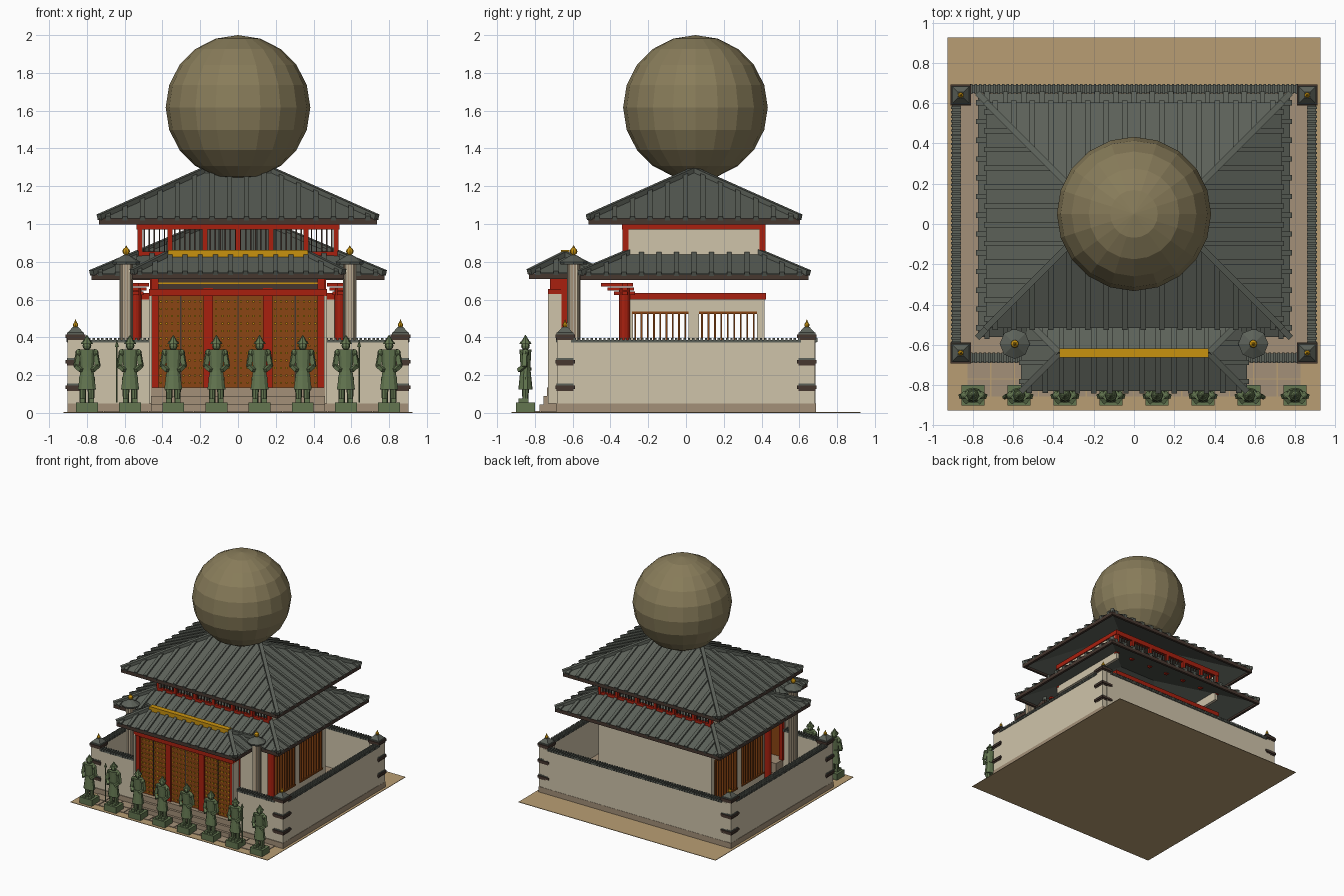
import bpy, bmesh
from mathutils import Matrix, Vector

cube = bpy.data.objects.get("Cube")
if cube:
    bpy.data.objects.remove(cube, do_unlink=True)


def colour(name, code):
    def lin(c):
        return c / 12.92 if c <= 0.04045 else ((c + 0.055) / 1.055) ** 2.4
    rgba = [lin(int(code[i:i + 2], 16) / 255) for i in (0, 2, 4)] + [1]
    m = bpy.data.materials.new(name)
    m.use_nodes = True
    m.diffuse_color = rgba
    m.node_tree.nodes["Principled BSDF"].inputs["Base Color"].default_value = rgba
    return m


OLIVE = colour("olive", "887c5a")
CREAM = colour("cream plaster", "cfc4aa")
SAND = colour("sand", "b99e74")
PAVING = colour("paving stone", "a39078")
RED = colour("lacquer red", "a8200f")
TILE = colour("roof tile grey", "5c6159")
BROWN = colour("dark brown", "46372f")
GOLD = colour("gold", "c8920f")
GREEN = colour("statue green", "637650")
WOOD = colour("door wood", "8a4513")


class Part:
    """Collects simple solids into one object of one colour."""

    def __init__(self, name, mat):
        self.name, self.mat, self.bm = name, mat, bmesh.new()

    def box(self, x0, x1, y0, y1, z0, z1):
        m = Matrix.Translation(((x0 + x1) / 2, (y0 + y1) / 2, (z0 + z1) / 2))
        bmesh.ops.create_cube(self.bm, size=1, matrix=m @ Matrix.Diagonal((x1 - x0, y1 - y0, z1 - z0, 1)))

    def block(self, x, y, w, d, z0, z1):
        self.box(x - w / 2, x + w / 2, y - d / 2, y + d / 2, z0, z1)

    def bar(self, a, b, w, h):
        a, b = Vector(a), Vector(b)
        u = (b - a).normalized()
        side = Vector((0, 0, 1)).cross(u).normalized()
        rot = Matrix((u, side, u.cross(side))).transposed().to_4x4()
        m = Matrix.Translation((a + b) / 2) @ rot @ Matrix.Diagonal(((b - a).length, w, h, 1))
        bmesh.ops.create_cube(self.bm, size=1, matrix=m)

    def cone(self, x, y, z0, z1, r0, r1, sides=8, turn=0, squash=1):
        m = Matrix.Translation((x, y, (z0 + z1) / 2)) @ Matrix.Diagonal((1, squash, 1, 1)) @ Matrix.Rotation(turn, 4, "Z")
        bmesh.ops.create_cone(self.bm, cap_ends=True, segments=sides, radius1=r0, radius2=r1, depth=z1 - z0, matrix=m)

    def ball(self, x, y, z, r, u=8, v=6):
        bmesh.ops.create_uvsphere(self.bm, u_segments=u, v_segments=v, radius=r, matrix=Matrix.Translation((x, y, z)))

    def done(self):
        mesh = bpy.data.meshes.new(self.name)
        self.bm.to_mesh(mesh)
        self.bm.free()
        mesh.materials.append(self.mat)
        bpy.context.collection.objects.link(bpy.data.objects.new(self.name, mesh))


def spread(a, b, n):
    return [a + (b - a) * (i + 0.5) / n for i in range(n)]


def hip_roof(name, cy, hx, hy, ze, rise, step):
    """Hipped roof shell with tile rows, hip ridges and an eave board."""
    p = Part(name, TILE)
    r = hx - hy
    layers = []
    for drop in (0, 0.025):
        pts = [(-hx, -hy, 0), (hx, -hy, 0), (hx, hy, 0), (-hx, hy, 0), (-r, 0, rise), (r, 0, rise)]
        layers.append([p.bm.verts.new((x, y + cy, ze + z - drop)) for x, y, z in pts])
    top, low = layers
    for f in ((0, 1, 5, 4), (1, 2, 5), (2, 3, 4, 5), (3, 0, 4)):
        p.bm.faces.new([top[i] for i in f])
        p.bm.faces.new([low[i] for i in reversed(f)])
    for s in (-1, 1):
        for span, front in ((hx, True), (hy, False)):
            for t in spread(-span, span, int(2 * span / step)):
                run = min(hy, span - abs(t))
                z1 = ze + rise * run / hy
                if front:
                    p.bar((t, cy + s * (hy + 0.005), ze), (t, cy + s * (hy - run), z1), 0.026, 0.024)
                else:
                    p.bar((s * (hx + 0.005), cy + t, ze), (s * (hx - run), cy + t, z1), 0.026, 0.024)
            if front:
                for e in (-1, 1):
                    p.bar((s * hx, cy + e * hy, ze + 0.006), (s * r, cy, ze + rise + 0.006), 0.03, 0.03)
    p.box(-r, r, cy - 0.02, cy + 0.02, ze + rise - 0.02, ze + rise + 0.015)
    p.done()
    f = Part(name + "_eave_board", BROWN)
    for s in (-1, 1):
        f.block(0, cy + s * (hy - 0.01), 2 * hx, 0.02, ze - 0.032, ze - 0.002)
        f.block(s * (hx - 0.01), cy, 0.02, 2 * hy, ze - 0.032, ze - 0.002)
    f.done()


# Ground, courtyard floor, paving and steps
ground = Part("ground", SAND)
ground.box(-0.925, 0.925, -0.925, 0.925, 0, 0.004)
ground.done()
floor = Part("courtyard_floor", PAVING)
floor.box(-0.903, 0.903, -0.687, 0.687, 0.002, 0.05)
floor.box(-0.6, 0.6, -0.42, 0.47, 0.05, 0.1)
for x in spread(-0.83, 0.83, 14):
    for y in (-0.725, -0.815):
        floor.block(x, y, 0.112, 0.084, 0.003, 0.009)
for i, y in enumerate((-0.775, -0.755, -0.735)):
    floor.box(-0.46, 0.46, y, -0.55, 0.003, 0.045 * (i + 1))
floor.done()

# Courtyard walls with tiled caps
walls = Part("courtyard_walls", CREAM)
caps = Part("wall_caps", TILE)
walls.box(-0.86, 0.86, 0.652, 0.685, 0.05, 0.38)
caps.box(-0.82, 0.82, 0.65, 0.69, 0.372, 0.386)
for x in spread(-0.82, 0.82, 72):
    caps.block(x, 0.67, 0.012, 0.05, 0.374, 0.396)
for s in (-1, 1):
    walls.block(s * 0.883, 0, 0.034, 1.3, 0.05, 0.38)
    caps.block(s * 0.883, 0, 0.042, 1.22, 0.372, 0.386)
    for y in spread(-0.6, 0.61, 54):
        caps.block(s * 0.883, y, 0.05, 0.012, 0.374, 0.396)
    walls.block(s * 0.67, -0.664, 0.42, 0.034, 0.05, 0.38)
    caps.block(s * 0.64, -0.664, 0.36, 0.042, 0.372, 0.386)
    for x in spread(0.46, 0.82, 16):
        caps.block(s * x, -0.664, 0.012, 0.05, 0.374, 0.396)

# Corner pillars with three ledges and a finial
ledges = Part("pillar_ledges", BROWN)
finials = Part("finials", GOLD)
for x in (-0.86, 0.86):
    for y in (-0.64, 0.64):
        walls.block(x, y, 0.084, 0.084, 0.05, 0.4)
        for z in (0.115, 0.25, 0.385):
            ledges.block(x, y, 0.09, 0.09, z, z + 0.012)
            ledges.block(x, y, 0.104, 0.104, z + 0.012, z + 0.03)
            caps.block(x, y, 0.09, 0.09, z + 0.03, z + 0.04)
        caps.cone(x, y, 0.42, 0.455, 0.065, 0.02, 4, 0.7854)
        finials.ball(x, y, 0.465, 0.014)
        finials.cone(x, y, 0.47, 0.495, 0.01, 0.001)
caps.done()
ledges.done()

# Lower hall: solid back and front, side walls with barred openings
lattice = Part("window_lattice", WOOD)
beams = Part("red_beams", RED)
walls.box(-0.53, 0.53, 0.385, 0.415, 0.05, 0.61)
walls.box(-0.53, 0.53, -0.31, -0.28, 0.05, 0.61)
for s in (-1, 1):
    x0, x1 = sorted((s * 0.53, s * 0.505))
    walls.box(x0, x1, -0.3, 0.415, 0.05, 0.18)
    walls.box(x0, x1, -0.3, 0.415, 0.535, 0.61)
    for a, b in ((-0.3, -0.285), (0.012, 0.068), (0.375, 0.415)):
        walls.box(x0, x1, a, b, 0.18, 0.535)
    for a, b in ((-0.285, 0.012), (0.068, 0.375)):
        for z in (0.175, 0.524):
            lattice.box(x0 - 0.006, x1 + 0.006, a, b, z, z + 0.013)
        for y in spread(a, b, 9):
            lattice.block(s * 0.518, y, 0.03, 0.009, 0.18, 0.53)
    beams.block(s * 0.522, 0.058, 0.034, 0.73, 0.6, 0.635)
for y in (-0.3, 0.405):
    beams.block(0, y, 1.08, 0.034, 0.6, 0.635)

# Front columns with stepped brackets
for x in (-0.54, -0.18, 0.18, 0.54):
    beams.cone(x, -0.325, 0.05, 0.66, 0.029, 0.029, 12)
    for i in range(3):
        z, w = 0.625 + 0.022 * i, 0.08 + 0.03 * i
        beams.block(x, -0.325 - 0.02 * i, 0.03, w + 0.03, z, z + 0.018)
        beams.block(x, -0.325, w, 0.03, z, z + 0.018)

# Upper gallery: plastered sides, balustrades front and back
rails = Part("gallery_balusters", BROWN)
for s in (-1, 1):
    x0, x1 = sorted((s * 0.53, s * 0.505))
    walls.box(x0, x1, -0.33, 0.415, 0.75, 0.98)
    beams.block(s * 0.52, 0.042, 0.036, 0.76, 0.972, 1.01)
for y in (-0.32, 0.405):
    beams.block(0, y, 1.07, 0.03, 0.97, 1.01)
    beams.block(0, y, 1.07, 0.024, 0.825, 0.855)
    for x in (-0.52, -0.36, -0.175, 0, 0.175, 0.36, 0.52):
        beams.block(x, y, 0.026, 0.03, 0.8, 0.98)
    for x in spread(-0.51, 0.51, 38):
        rails.block(x, y, 0.007, 0.008, 0.83, 0.98)
rails.done()
lattice.done()

# Gatehouse: posts, lintel, studded doors
doors = Part("gate_doors", WOOD)
studs = Part("door_studs", GOLD)
board = Part("gate_board", BROWN)
for s in (-1, 1):
    beams.block(s * 0.157, -0.69, 0.05, 0.05, 0.13, 0.66)
    beams.block(s * 0.44, -0.69, 0.036, 0.06, 0.13, 0.71)
    beams.block(s * 0.45, -0.645, 0.03, 0.035, 0.13, 0.72)
    walls.block(s * 0.463, -0.695, 0.016, 0.07, 0.05, 0.63)
beams.box(-0.47, 0.47, -0.73, -0.655, 0.62, 0.655)
board.box(-0.43, 0.43, -0.71, -0.66, 0.655, 0.72)
studs.box(-0.43, 0.43, -0.717, -0.71, 0.682, 0.69)
for a, b in ((-0.424, -0.182), (-0.132, 0.132), (0.182, 0.424)):
    doors.box(a, b, -0.7, -0.675, 0.13, 0.62)
    board.block((a + b) / 2, -0.701, 0.007, 0.006, 0.13, 0.62)
    for x in spread(a, b, 8):
        for z in spread(0.14, 0.61, 12):
            studs.block(x, -0.703, 0.011, 0.01, z - 0.005, z + 0.005)
doors.done()
studs.done()
board.done()
beams.done()

# Roofs and the gilded porch ridge
hip_roof("lower_roof", 0.043, 0.775, 0.605, 0.735, 0.255, 0.09)
hip_roof("upper_roof", 0.043, 0.735, 0.56, 1.03, 0.25, 0.09)
hip_roof("porch_roof", -0.64, 0.56, 0.19, 0.74, 0.095, 0.08)
ridge = Part("porch_ridge", GOLD)
ridge.box(-0.37, 0.37, -0.662, -0.618, 0.824, 0.862)
ridge.done()

# Free-standing fluted columns with caps
columns = Part("stone_columns", PAVING)
column_caps = Part("column_caps", TILE)
for x in (-0.592, 0.592):
    columns.cone(x, -0.595, 0.05, 0.8, 0.034, 0.034, 12)
    for a in range(12):
        v = Matrix.Rotation(a * 0.5236, 3, "Z") @ Vector((0.033, 0, 0))
        walls.block(x + v.x, v.y - 0.595, 0.006, 0.006, 0.05, 0.79)
    column_caps.cone(x, -0.595, 0.785, 0.8, 0.07, 0.075)
    column_caps.cone(x, -0.595, 0.8, 0.835, 0.075, 0.015)
    finials.ball(x, -0.595, 0.855, 0.02)
    finials.cone(x, -0.595, 0.865, 0.885, 0.012, 0.002)
columns.done()
column_caps.done()
finials.done()
walls.done()

# Row of guardian statues on plinths
statues = Part("guardian_statues", GREEN)
Y = -0.85
for i, x in enumerate(spread(-0.914, 0.914, 8)):
    statues.block(x, Y, 0.115, 0.1, 0.003, 0.056)
    for s in (-1, 1):
        statues.cone(x + s * 0.022, Y, 0.056, 0.19, 0.016, 0.02)
        statues.block(x + s * 0.024, Y - 0.01, 0.028, 0.052, 0.056, 0.075)
        statues.ball(x + s * 0.042, Y, 0.318, 0.02)
        statues.bar((x + s * 0.045, Y, 0.32), (x + s * 0.058, Y - 0.004, 0.245), 0.024, 0.024)
        statues.bar((x + s * 0.058, Y - 0.004, 0.25), (x + s * 0.03, Y - 0.035, 0.225), 0.02, 0.02)
    statues.cone(x, Y, 0.125, 0.235, 0.05, 0.035, 10, 0, 0.75)
    statues.cone(x, Y, 0.23, 0.335, 0.036, 0.045, 10, 0, 0.7)
    statues.cone(x, Y, 0.225, 0.24, 0.042, 0.042, 10, 0, 0.75)
    statues.ball(x, Y, 0.355, 0.023)
    statues.cone(x, Y, 0.365, 0.378, 0.032, 0.026)
    statues.cone(x, Y, 0.378, 0.412, 0.022, 0.002)
    if i in (1, 6):
        staff = x + (0.07 if i == 6 else -0.07)
        statues.cone(staff, Y - 0.01, 0.056, 0.36, 0.005, 0.005, 6)
        statues.cone(staff, Y - 0.01, 0.35, 0.385, 0.012, 0.001, 6)
statues.done()

# Great faceted sphere on the summit
sphere = Part("great_sphere", OLIVE)
sphere.ball(0, 0.05, 1.617, 0.383, 20, 10)
sphere.done()
